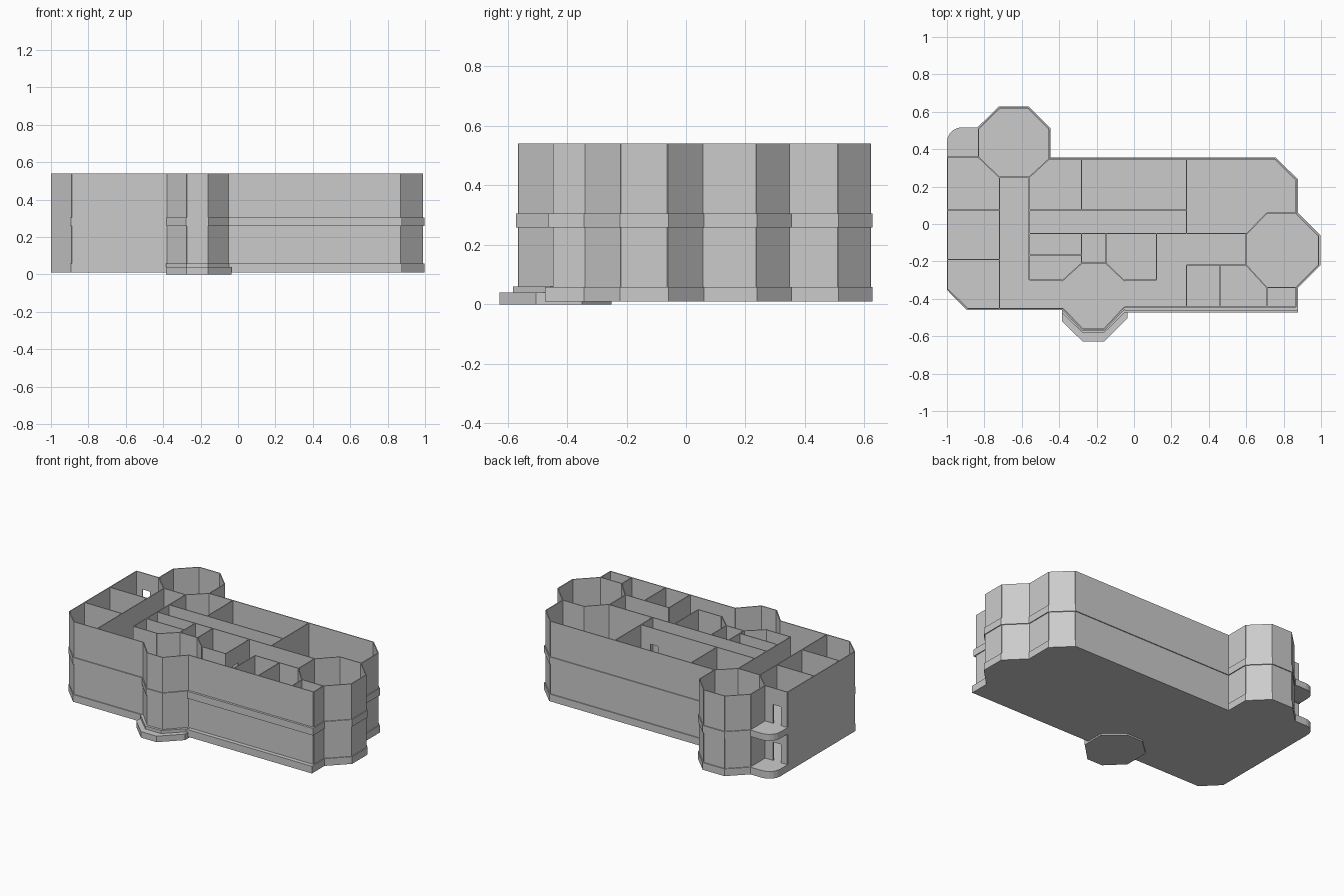
import bpy, bmesh, math
from mathutils import Vector

if "Cube" in bpy.data.objects:
    bpy.data.objects.remove(bpy.data.objects["Cube"])

TOP, BASE, MID = 0.54, 0.01, 0.305
T = 0.006  # wall thickness


def make(name, bm):
    bmesh.ops.recalc_face_normals(bm, faces=bm.faces)
    me = bpy.data.meshes.new(name)
    bm.to_mesh(me)
    bm.free()
    ob = bpy.data.objects.new(name, me)
    bpy.context.collection.objects.link(ob)
    return ob


def prism(bm, pts, z0, z1):
    f = bm.faces.new([bm.verts.new((x, y, z0)) for x, y in pts])
    ext = bmesh.ops.extrude_face_region(bm, geom=[f], use_keep_orig=True)
    vs = [g for g in ext['geom'] if isinstance(g, bmesh.types.BMVert)]
    bmesh.ops.translate(bm, verts=vs, vec=(0, 0, z1 - z0))


def slab(name, pts, z0, z1):
    bm = bmesh.new()
    prism(bm, pts, z0, z1)
    return make(name, bm)


def offset(pts, d):
    """Mitred offset of a counter-clockwise outline, positive is outward."""
    out = []
    for i, p in enumerate(pts):
        p, a, b = Vector(p), Vector(pts[i - 1]), Vector(pts[(i + 1) % len(pts)])
        u, v = (p - a).normalized(), (b - p).normalized()
        n1, n2 = Vector((u.y, -u.x)), Vector((v.y, -v.x))
        m = (n1 + n2) / (1 + n1.dot(n2))
        out.append(tuple(p + m * d))
    return out


def wall(name, path, door=None):
    """Thin wall along a path; door = distance along the first segment."""
    bm = bmesh.new()
    for i, (a, b) in enumerate(zip(path, path[1:])):
        a, b = Vector(a), Vector(b)
        d = (b - a).normalized()
        n = Vector((-d.y, d.x)) * T / 2
        L = (b - a).length

        def piece(s, e, z0, z1):
            p, q = a + d * s, a + d * e
            prism(bm, [p - n, q - n, q + n, p + n], z0, z1)
        if door is not None and i == 0:
            s, e = door - 0.028, door + 0.028
            piece(0, s, BASE, TOP)
            piece(e, L, BASE, TOP)
            piece(s, e, 0.18, MID)
            piece(s, e, 0.43, TOP)
        else:
            piece(0, L, BASE, TOP)
    return make(name, bm)


# Building outline, counter-clockwise
outline = [(-1, -.35), (-.89, -.455), (-.38, -.455), (-.275, -.565), (-.16, -.565),
           (-.05, -.447), (.87, -.447), (.87, -.34), (.99, -.22), (.99, -.062),
           (.87, .058), (.87, .237), (.755, .35), (-.452, .35), (-.452, .51),
           (-.565, .622), (-.72, .622), (-.835, .51), (-.835, .36), (-1, .36)]

# Outer walls, with a balcony door in the last one
inset = offset(outline, -T / 2)
wall("outer_wall", inset[:-1] and inset[:19])
wall("left_wall", [inset[19], inset[0]])
wall("balcony_wall", [inset[18], inset[19]], door=0.09)

# Floors, whose edges show as belts outside
belt = [(max(x, -1), y) for x, y in offset(outline, .006)]
slab("ground_floor", belt, BASE, 0.058)
slab("upper_floor", belt, 0.258, MID)
slab("front_plinth", [(-.05, -.474), (.876, -.474), (.876, -.44), (-.05, -.44)], BASE, .058)
slab("front_belt", [(-.05, -.462), (.876, -.462), (.876, -.44), (-.05, -.44)], .258, MID)

# Stepped base under the front bay
slab("bay_base", [(-.385, -.52), (-.275, -.628), (-.16, -.628), (-.036, -.505),
                  (-.036, -.35), (-.16, -.25), (-.275, -.25), (-.385, -.35)], 0, .04)
slab("bay_plinth", [(-.385, -.475), (-.275, -.582), (-.16, -.582), (-.04, -.465),
                    (-.04, -.4), (-.385, -.4)], .005, .06)

# Rounded corner balconies on both storeys
arc = [(-.92 + .08 * math.cos(t), .437 + .08 * math.sin(t))
       for t in [math.pi / 2 * (1 + k / 5) for k in range(6)]]
balcony = [(-1, .355), (-.83, .355), (-.83, .517)] + arc
for name, z0, z1 in (("lower_balcony", BASE, .058), ("upper_balcony", .262, MID)):
    slab(name, balcony, z0, z1)

# Inner walls of the octagonal rooms
wall("tower_inner_wall", [(-.835, .36), (-.72, .25), (-.56, .25), (-.452, .35)])
wall("bay_inner_wall", [(-.385, -.305), (-.28, -.21), (-.15, -.21), (-.05, -.305)])
wall("end_room_wall", [(.87, .058), (.71, .058), (.6, -.055), (.6, -.22),
                       (.71, -.34), (.87, -.34)])

# Straight partitions: path, door position
partitions = [
    ([(-.72, -.45), (-.72, .25)], None),
    ([(-.56, -.3), (-.56, .25)], None),
    ([(-1, .075), (-.72, .075)], None),
    ([(-1, -.19), (-.72, -.19)], None),
    ([(-.56, .075), (.28, .075)], .74),
    ([(-.56, -.05), (.6, -.05)], None),
    ([(-.28, .075), (-.28, .35)], None),
    ([(.28, -.05), (.28, .35)], None),
    ([(.28, -.22), (.6, -.22)], None),
    ([(.28, -.445), (.28, -.22)], None),
    ([(.46, -.445), (.46, -.22)], None),
    ([(.71, -.445), (.71, -.34)], None),
    ([(-.56, -.3), (-.385, -.3)], None),
    ([(-.05, -.3), (.12, -.3)], None),
    ([(.12, -.3), (.12, -.05)], .1),
    ([(-.56, -.165), (-.28, -.165)], None),
    ([(-.28, -.21), (-.28, -.05)], None),
    ([(-.15, -.21), (-.15, -.05)], None),
]
for i, (path, door) in enumerate(partitions):
    wall(f"partition_{i + 1}", path, door)
